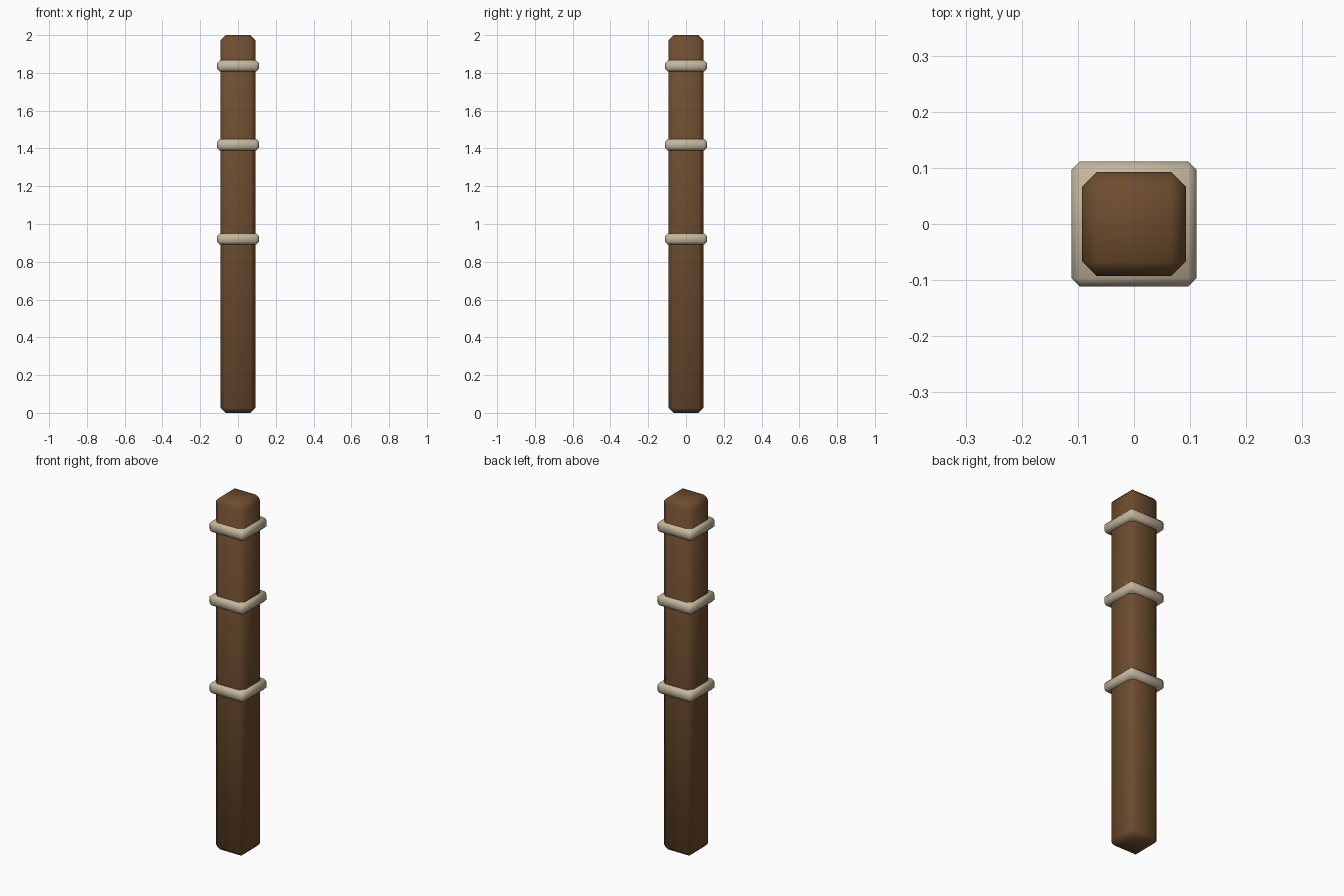
import bpy

if "Cube" in bpy.data.objects:
    bpy.data.objects.remove(bpy.data.objects["Cube"])


def material(name, color):
    mat = bpy.data.materials.new(name)
    mat.diffuse_color = (*color, 1.0)
    mat.use_nodes = True
    mat.node_tree.nodes["Principled BSDF"].inputs["Base Color"].default_value = mat.diffuse_color
    return mat


def chamfered_box(name, width, height, z, chamfer, mat):
    """Square block with single-cut chamfers and soft shading."""
    bpy.ops.mesh.primitive_cube_add(size=1, location=(0, 0, z))
    obj = bpy.context.object
    obj.name = name
    obj.scale = (width, width, height)
    bpy.ops.object.transform_apply(location=False, rotation=False, scale=True)
    bevel = obj.modifiers.new("chamfer", 'BEVEL')
    bevel.width = chamfer
    bevel.segments = 1
    bpy.ops.object.modifier_apply(modifier=bevel.name)
    bpy.ops.object.shade_smooth()
    obj.data.materials.append(mat)
    return obj


wood = material("brown wood", (0.155, 0.073, 0.028))
rope = material("pale rope", (0.56, 0.47, 0.34))

# Square wooden post
chamfered_box("post", 0.185, 2.0, 1.0, 0.026, wood)

# Rope bands wrapped around the post
for label, z in (("lower", 0.921), ("middle", 1.419), ("upper", 1.837)):
    chamfered_box(label + "_rope_band", 0.223, 0.06, z, 0.015, rope)
